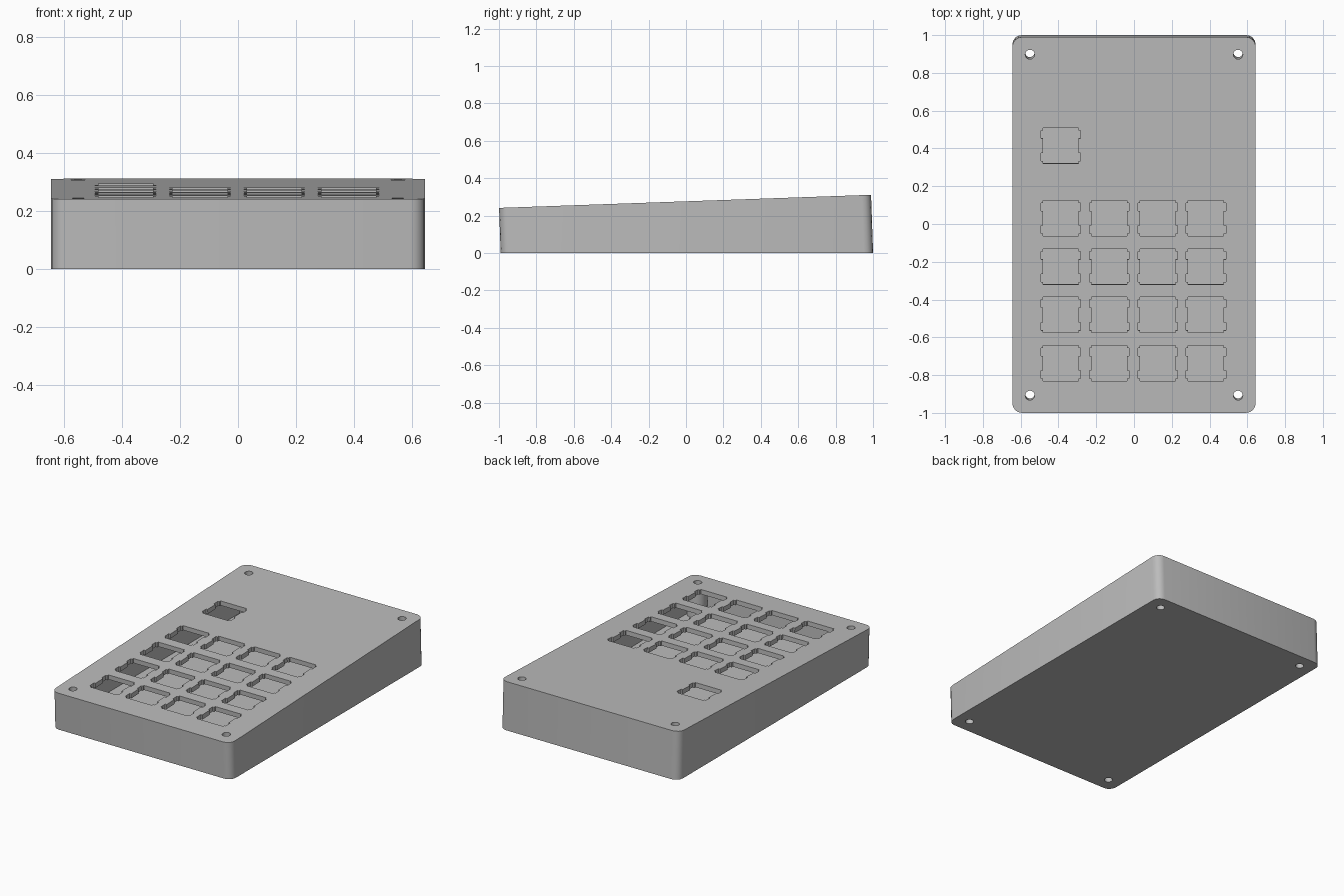
import bpy
import bmesh
from math import atan2, cos, sin, pi, radians
from mathutils import Vector

cube = bpy.data.objects.get("Cube")
if cube:
    bpy.data.objects.remove(cube, do_unlink=True)

# Sloping top plane: the whole case is extruded square to it, then cut flat at the base
TILT = atan2(0.07, 1.99)
CENTRE = Vector((0, -0.005, 0.276))
ACROSS = Vector((1, 0, 0))
ALONG = Vector((0, cos(TILT), sin(TILT)))
NORMAL = Vector((0, -sin(TILT), cos(TILT)))
HALF_W, HALF_L, CORNER = 0.644, 0.995, 0.05
WALL, PLATE, FLOOR = 0.04, 0.03, 0.04
PITCH = 0.256

grey = bpy.data.materials.new("case grey")
grey.use_nodes = True
colour = (0.5, 0.5, 0.5, 1)
grey.diffuse_color = colour
grey.node_tree.nodes["Principled BSDF"].inputs["Base Color"].default_value = colour


def rounded_rect(hw, hl, r, steps=4):
    pts = []
    for i, (sx, sy) in enumerate([(1, 1), (-1, 1), (-1, -1), (1, -1)]):
        for k in range(steps + 1):
            a = pi / 2 * (i + k / steps)
            pts.append((sx * (hw - r) + r * cos(a), sy * (hl - r) + r * sin(a)))
    return pts


def circle(u, v, r, n=20):
    return [(u + r * cos(2 * pi * k / n), v + r * sin(2 * pi * k / n)) for k in range(n)]


def key_outline(u, v):
    # Square switch opening with two clip notches on each side
    h, w, a, b = 0.094, 0.105, 0.081, 0.039
    side = [(h, -h), (h, -a), (w, -a), (w, -b), (h, -b),
            (h, b), (w, b), (w, a), (h, a), (h, h)]
    return [(u + s * x, v + s * y) for s in (1, -1) for x, y in side]


def prisms(name, outlines, depth, base):
    """Prisms from a depth under the sloping top, square to it, down to height base."""
    bm = bmesh.new()
    for outline in outlines:
        top = [CENTRE + ACROSS * u + ALONG * v - NORMAL * depth for u, v in outline]
        low = [p - NORMAL * ((p.z - base) / NORMAL.z) for p in top]
        t = [bm.verts.new(p) for p in top]
        b = [bm.verts.new(p) for p in low]
        bm.faces.new(t)
        bm.faces.new(b[::-1])
        for i in range(len(t)):
            j = (i + 1) % len(t)
            bm.faces.new((t[i], b[i], b[j], t[j]))
    bmesh.ops.recalc_face_normals(bm, faces=bm.faces)
    mesh = bpy.data.meshes.new(name)
    bm.to_mesh(mesh)
    bm.free()
    mesh.materials.append(grey)
    ob = bpy.data.objects.new(name, mesh)
    bpy.context.collection.objects.link(ob)
    return ob


def combine(target, tool, operation):
    bpy.context.view_layer.objects.active = target
    mod = target.modifiers.new(operation.lower(), 'BOOLEAN')
    mod.operation, mod.object, mod.solver = operation, tool, 'EXACT'
    bpy.ops.object.modifier_apply(modifier=mod.name)
    bpy.data.objects.remove(tool, do_unlink=True)


# Hollow case
case = prisms("keypad_case", [rounded_rect(HALF_W, HALF_L, CORNER)], 0, 0)
inside = rounded_rect(HALF_W - WALL, HALF_L - WALL, CORNER - WALL / 2)
combine(case, prisms("cavity", [inside], PLATE, FLOOR), 'DIFFERENCE')

# Corner screw posts
corners = [(sx * 0.551, sy * 0.903) for sx in (-1, 1) for sy in (-1, 1)]
posts = [circle(u, v, 0.06) for u, v in corners]
combine(case, prisms("screw_posts", posts, PLATE / 2, FLOOR / 2), 'UNION')

# Key openings: a four by four pad and one single key further back
keys = [((c - 1.5) * PITCH - 0.003, 0.035 - r * PITCH) for c in range(4) for r in range(4)]
keys.append((-1.5 * PITCH - 0.003, 0.42))
outlines = [key_outline(u, v) for u, v in keys]
combine(case, prisms("key_openings", outlines, -0.1, 0.16), 'DIFFERENCE')

# Screw holes right through
holes = [circle(u, v, 0.025) for u, v in corners]
combine(case, prisms("screw_holes", holes, -0.1, -0.1), 'DIFFERENCE')

bpy.ops.object.select_all(action='DESELECT')
case.select_set(True)
bpy.context.view_layer.objects.active = case
bpy.ops.object.shade_smooth_by_angle(angle=radians(30))
